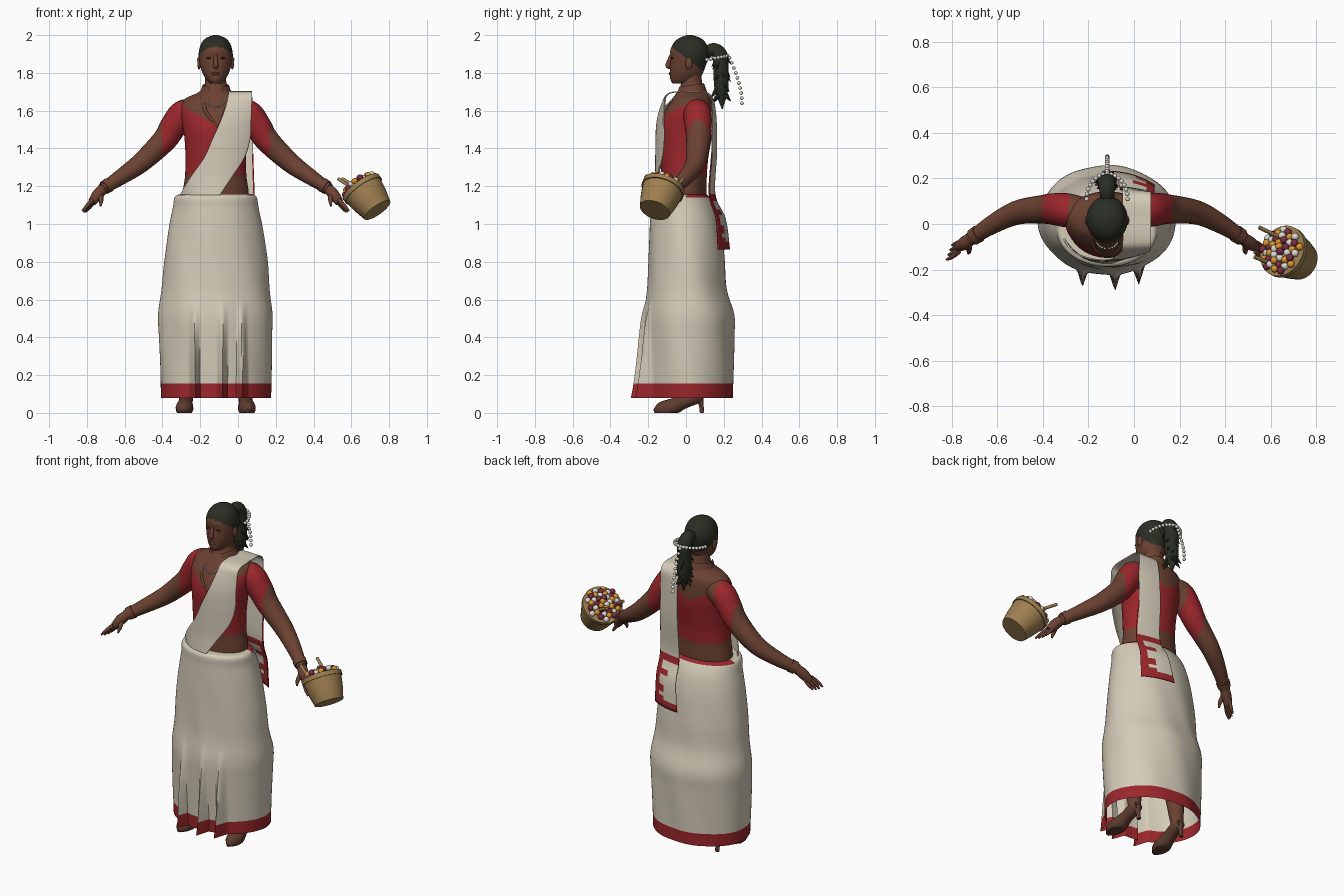
import bpy, bmesh, math, random
from mathutils import Vector

random.seed(4)
cube = bpy.data.objects.get("Cube")
if cube:
    bpy.data.objects.remove(cube)
MID = -0.118  # x of the body's centre line


def material(name, *rgb):
    m = bpy.data.materials.new(name)
    m.use_nodes = True
    m.diffuse_color = (*rgb, 1)
    bsdf = m.node_tree.nodes["Principled BSDF"]
    bsdf.inputs["Base Color"].default_value = (*rgb, 1)
    bsdf.inputs["Roughness"].default_value = 0.8
    return m


SKIN = material("brown skin", 0.15, 0.055, 0.032)
RED = material("red cloth", 0.33, 0.02, 0.025)
CREAM = material("cream cloth", 0.66, 0.6, 0.48)
HAIR = material("dark hair", 0.024, 0.027, 0.018)
SHOE = material("brown leather", 0.11, 0.045, 0.028)
WICKER = material("tan wicker", 0.34, 0.21, 0.08)
ORANGE = material("orange petals", 0.7, 0.3, 0.03)
WHITE = material("white beads", 0.72, 0.7, 0.64)
MAROON = material("maroon petals", 0.2, 0.025, 0.06)


def finish(name, bm, mats, rule=None, angle=50):
    bmesh.ops.recalc_face_normals(bm, faces=bm.faces)
    for f in bm.faces:
        f.smooth = True
        if rule:
            f.material_index = int(rule(f.calc_center_median()))
    mesh = bpy.data.meshes.new(name)
    bm.to_mesh(mesh)
    bm.free()
    mesh.set_sharp_from_angle(angle=math.radians(angle))
    for m in mats:
        mesh.materials.append(m)
    obj = bpy.data.objects.new(name, mesh)
    bpy.context.collection.objects.link(obj)
    return obj


def skin_rings(name, rings, mats, rule=None, closed=True, caps=True):
    bm = bmesh.new()
    rows = [[bm.verts.new(p) for p in ring] for ring in rings]
    n = len(rows[0])
    for a, b in zip(rows, rows[1:]):
        for i in range(n if closed else n - 1):
            j = (i + 1) % n
            bm.faces.new((a[i], a[j], b[j], b[i]))
    if caps and closed:
        bm.faces.new(rows[0])
        bm.faces.new(rows[-1])
    return finish(name, bm, mats, rule)


def spline(rows, steps):
    """Catmull-Rom through rows of numbers."""
    rows = [Vector(r) for r in rows]
    out = []
    for i in range(len(rows) - 1):
        p, q = rows[i], rows[i + 1]
        m = (q - rows[max(i - 1, 0)]) * (0.5 if i else 1)
        last = i + 2 >= len(rows)
        k = (rows[min(i + 2, len(rows) - 1)] - p) * (1 if last else 0.5)
        for s in range(steps):
            t = s / steps
            h = t * t * (3 - 2 * t)
            out.append(p * (1 - h) + q * h + m * (t * (1 - t) ** 2) - k * (t * t * (1 - t)))
    return out + [rows[-1]]


def body(name, rows, mats, rule=None, sides=48, steps=6, warp=None, caps=True):
    """Rows are height, half width, front y, back y."""
    rings = []
    for z, half, front, back in (tuple(r) for r in spline_rows(rows, steps)):
        ring = []
        for i in range(sides):
            a = math.tau * i / sides
            x = half * math.cos(a)
            y = (front + back) / 2 + (back - front) / 2 * math.sin(a)
            ring.append(warp(x, y, z) if warp else (MID + x, y, z))
        rings.append(ring)
    return skin_rings(name, rings, mats, rule, caps=caps)


def spline_rows(rows, steps):
    return spline(rows, steps)


def tube(name, path, mats, rule=None, sides=16, steps=5):
    """Path points are x, y, z, radius; nothing goes below the floor."""
    pts = spline(path, steps)
    rings, side = [], Vector((0.31, 0.9, 0.3))
    for i, p in enumerate(pts):
        t = (pts[min(i + 1, len(pts) - 1)] - pts[max(i - 1, 0)]).to_3d().normalized()
        side = (side - t * side.dot(t)).normalized()
        up = t.cross(side)
        ring = []
        for k in range(sides):
            a = math.tau * k / sides
            v = p.to_3d() + (side * math.cos(a) + up * math.sin(a)) * p[3]
            ring.append((v.x, v.y, max(v.z, 0)))
        rings.append(ring)
    return skin_rings(name, rings, mats, rule)


def balls(name, points, size, mat):
    bm = bmesh.new()
    for p in points:
        made = bmesh.ops.create_icosphere(bm, subdivisions=2, radius=1)["verts"]
        bmesh.ops.scale(bm, vec=size, verts=made)
        bmesh.ops.translate(bm, vec=p, verts=made)
    return finish(name, bm, [mat])


# Torso with a red blouse, bare waist and open neckline
def blouse(c):
    return 1.26 < c.z < 1.52 + 0.6 * abs(c.x - MID)


body("torso", [(1.05, .17, -.13, .1), (1.16, .175, -.13, .108), (1.25, .163, -.13, .11),
               (1.35, .16, -.14, .118), (1.45, .165, -.148, .135), (1.52, .175, -.145, .143),
               (1.6, .185, -.115, .143), (1.66, .165, -.075, .135), (1.695, .095, -.05, .115),
               (1.73, .06, -.03, .09), (1.79, .055, -.02, .08)], [SKIN, RED], blouse, sides=64, steps=8)

# Head, hair and face
body("head", [(1.745, .03, -.072, .03), (1.765, .05, -.083, .07), (1.8, .07, -.085, .09),
              (1.84, .082, -.084, .105), (1.88, .09, -.081, .12), (1.92, .088, -.083, .122),
              (1.96, .074, -.064, .103), (1.985, .05, -.035, .076), (2, .012, .005, .035)],
     [SKIN, HAIR], lambda c: c.z > 1.94 - .75 * (c.y + .08))
tube("nose", [(MID, -.078, 1.895, .008), (MID, -.09, 1.86, .012), (MID, -.094, 1.838, .014),
              (MID, -.08, 1.828, .01)], [SKIN])
balls("lips", [(MID, -.084, 1.796)], (.024, .008, .008), SHOE)
balls("eyes", [(MID + s * .036, -.074, 1.878) for s in (-1, 1)], (.014, .006, .005), HAIR)
balls("ears", [(MID + s * .088, .015, 1.85) for s in (-1, 1)], (.01, .02, .033), SKIN)
tube("ponytail", [(MID, .1, 1.9, .03), (MID, .145, 1.925, .034), (MID, .18, 1.89, .042),
                  (MID, .185, 1.8, .04), (MID, .188, 1.71, .036), (MID, .192, 1.61, .003)], [HAIR])
for i in range(26):
    a, z = random.uniform(0, math.tau), random.uniform(1.66, 1.9)
    x, y = math.cos(a), math.sin(a)
    tube("hair_tuft", [(MID + x * .025, .186 + y * .025, z, .014),
                       (MID + x * .055, .186 + y * .052, z - .035, .001)], [HAIR], sides=6, steps=1)
garland = [(MID + .09 * math.cos(a), .11 + .11 * math.sin(a), 1.87 + .02 * math.sin(a))
           for a in (math.pi * i / 16 for i in range(17))]
garland += [(MID, .23 + .066 * math.sin(t * 1.57), 1.88 - .24 * t) for t in (i / 9 for i in range(10))]
balls("hair_garland", garland, (.01, .01, .01), WHITE)

# Collar, lapels and necklace
rings = [[], [], []]
for i in range(41):
    a = math.radians(-152 + 304 * i / 40)
    front = (1 - math.cos(a)) / 2
    for ring, r, z in zip(rings, (.064, .07, .088), (1.69, 1.745, 1.695 - .04 * front ** 3)):
        ring.append((MID + r * math.sin(a), .025 + r * math.cos(a), z - .02 * front))
skin_rings("collar", rings, [SKIN], closed=False)
for s in (-1, 1):
    tube("lapel", [(MID + s * .07, -.055, 1.66, .008), (MID + s * .05, -.115, 1.59, .01),
                   (MID + .012, -.146, 1.51, .004)], [SKIN], sides=8)
balls("necklace", [(MID + .045 * math.cos(a), -.078 + .03 * math.sin(a), 1.655 + .035 * math.sin(a))
                   for a in (math.pi + math.pi * i / 12 for i in range(13))], (.005, .005, .005), WHITE)

# Arms, hands, legs and heeled shoes
for s, label in ((-1, "right"), (1, "left")):
    def at(d, *rest):
        return (MID + s * d, *rest)

    tube(label + "_arm", [at(.09, .055, 1.6, .06), at(.17, .06, 1.583, .074), at(.225, .065, 1.515, .071),
                          at(.275, .065, 1.44, .064), at(.395, .05, 1.325, .053),
                          at(.5, 0, 1.25, .042), at(.6, -.065, 1.185, .03)],
         [SKIN, RED], lambda c: .165 < abs(c.x - MID) < .285, sides=24, steps=8)
    tube(label + "_cuff", [at(.565, -.042, 1.208, .039), at(.59, -.058, 1.192, .037)], [SKIN], steps=1)
    tube(label + "_palm", [at(.59, -.058, 1.192, .026), at(.625, -.083, 1.155, .03),
                           at(.655, -.1, 1.115, .022)], [SKIN])
    for i in range(4):
        k = i - 1.5
        tube(label + "_finger", [at(.645 - k * .004, -.098 + k * .015, 1.13, .011),
                                 at(.672 - k * .007, -.115 + k * .02, 1.095, .01),
                                 at(.694 - k * .008, -.125 + k * .021, 1.06 + abs(k) * .006, .005)], [SKIN], sides=8)
    tube(label + "_thumb", [at(.61, -.085, 1.16, .014), at(.607, -.115, 1.125, .012),
                            at(.61, -.13, 1.095, .005)], [SKIN], sides=8)
    tube(label + "_leg", [at(.1, 0, .95, .085), at(.13, .01, .5, .06), at(.15, .03, .3, .055),
                          at(.155, .05, .08, .034)], [SKIN])
    tube(label + "_shoe", [at(.155, .085, .085, .025), at(.156, .045, .08, .036), at(.16, -.02, .055, .037),
                           at(.165, -.085, .026, .047), at(.168, -.135, .018, .038),
                           at(.168, -.17, .008, .01)], [SHOE])
    tube(label + "_heel", [at(.155, .07, .08, .026), at(.155, .08, .045, .014),
                           at(.155, .085, 0, .012)], [SHOE], sides=10)


# Long wrapped skirt with front pleats and a red hem
def pleat(x, y, z):
    low = max(0, .6 - z) / .52
    if y < 0:
        spike = max(max(0, 1 - abs(x - p) / .028) for p in (-.11, .035, .14))
        y -= .085 * low * spike
    a = math.atan2(y, x)
    swell = 1 + .008 * math.sin(7 * a + 9 * z) * min(1, (1.16 - z) * 3)
    return MID + x * swell, y * swell, z


body("skirt", [(1.155, .165, -.125, .1), (1.148, .213, -.182, .12), (1.08, .228, -.188, .16),
               (.97, .25, -.193, .187), (.8, .274, -.198, .206), (.65, .286, -.205, .218),
               (.52, .303, -.222, .255), (.4, .3, -.222, .255), (.155, .293, -.213, .25),
               (.08, .291, -.213, .25)], [CREAM, RED],
     lambda c: .085 < c.z < .155 or (c.z > 1.14 and c.y > 0), sides=200, warp=pleat, caps=False)

# Draped sash: height, two edges, depth at the centre line, roundness
drape = [(1.145, -.315, -.1, -.175, .205), (1.25, -.25, -.03, -.165, .23), (1.35, -.18, .035, -.163, .25),
         (1.45, -.135, .065, -.162, .27), (1.55, -.09, .07, -.155, .3), (1.64, -.06, .073, -.13, .4),
         (1.695, -.05, .075, -.09, .8), (1.703, -.05, .075, .02, .9), (1.69, -.05, .075, .125, .8),
         (1.6, -.05, .077, .16, .4), (1.4, -.055, .08, .168, .36), (1.16, -.06, .088, .158, .34),
         (1.03, -.075, .09, .212, .32), (.865, -.1, .092, .234, .31)]
columns = [0, .04, .15, .28, .41, .54, .66, .78, .88, .96, 1]
rings = []
for z, x0, x1, depth, bend in (tuple(r) for r in spline(drape, 8)):
    xs = [x0 + (x1 - x0) * t for t in columns]
    rings.append([(x, depth * math.sqrt(max(.02, 1 - ((x - MID) / bend) ** 2)), z) for x in xs])


def border(c):
    if c.y < .1:
        return False
    if c.x > .078 or c.z < .9 or 1.12 < c.z < 1.16:
        return True
    return c.z < 1.12 and c.x > .06 or c.z < 1.12 and c.x > 0 and int(c.z / .04) % 2 == 0


sash = skin_rings("sash", rings, [CREAM, RED], border, closed=False)
sash.modifiers.new("thickness", "SOLIDIFY").thickness = 0.006

# Tilted basket with handle stubs and flowers
axis = Vector((-.55, .3, .78)).normalized()
rim = Vector((.655, -.12, 1.19))
tube("basket", [(*(rim - axis * d), r) for d, r in ((.15, .083), (.08, .1), (0, .112))], [WICKER], sides=32)
tube("basket_rim", [(*(rim - axis * .018), .116), (*(rim + axis * .008), .116)], [WICKER], sides=32, steps=1)
for start, end in (((.55, -.015, 1.24), (.655, -.065, 1.18)), ((.53, -.145, 1.24), (.62, -.18, 1.18))):
    tube("handle_stub", [(*start, .009), (*end, .009)], [WICKER], sides=8, steps=1)
across = axis.orthogonal().normalized()
over = axis.cross(across)
blooms = []
for i in range(42):
    r, a = .1 * math.sqrt((i + .5) / 42), i * 2.4
    lift = .012 + .03 * (1 - r / .1) + random.uniform(0, .012)
    blooms.append(rim + (across * math.cos(a) + over * math.sin(a)) * r + axis * lift)
for i, (name, mat) in enumerate((("orange", ORANGE), ("white", WHITE), ("maroon", MAROON))):
    balls(name + "_flowers", blooms[i::3], (.017, .017, .017), mat)
